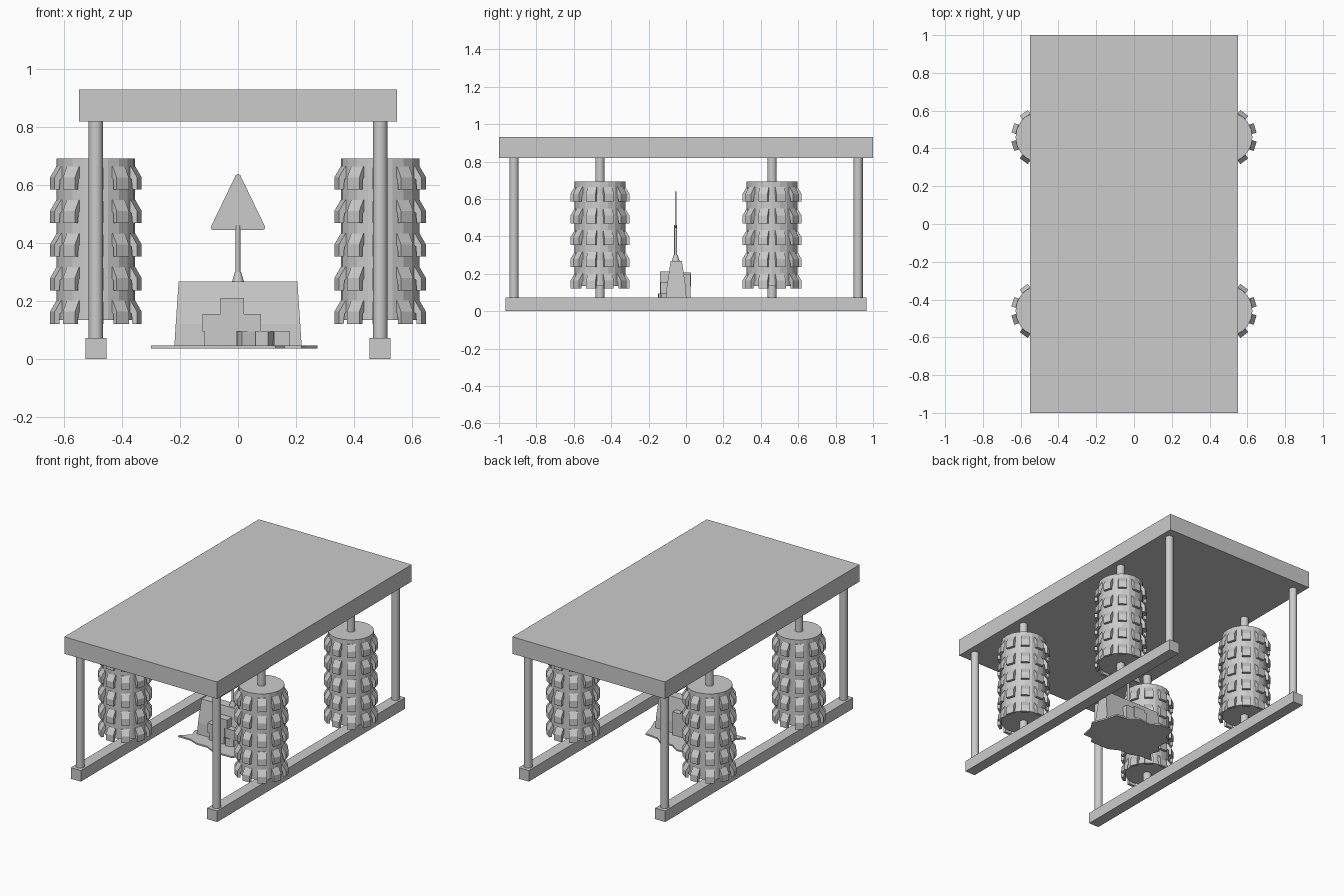
import bpy, bmesh, math
from mathutils import Vector, Matrix

if "Cube" in bpy.data.objects:
    bpy.data.objects.remove(bpy.data.objects["Cube"])


def finish(name, bm, smooth=False):
    bmesh.ops.recalc_face_normals(bm, faces=bm.faces[:])
    me = bpy.data.meshes.new(name)
    bm.to_mesh(me)
    bm.free()
    ob = bpy.data.objects.new(name, me)
    bpy.context.collection.objects.link(ob)
    if smooth:
        bpy.context.view_layer.objects.active = ob
        ob.select_set(True)
        bpy.ops.object.shade_smooth_by_angle(angle=math.radians(35))
        ob.select_set(False)
    return ob


def box(name, center, size, turn=0):
    bm = bmesh.new()
    m = Matrix.Translation(center) @ Matrix.Rotation(math.radians(turn), 4, 'Z') @ Matrix.Diagonal((*size, 1))
    bmesh.ops.create_cube(bm, size=1, matrix=m)
    return finish(name, bm)


def add_cylinder(bm, x, y, z0, z1, r0, r1, sides):
    bmesh.ops.create_cone(bm, cap_ends=True, segments=sides, radius1=r0, radius2=r1, depth=z1 - z0,
                          matrix=Matrix.Translation((x, y, (z0 + z1) / 2)))


def cylinder(name, x, y, z0, z1, r0, r1=None, sides=16):
    bm = bmesh.new()
    add_cylinder(bm, x, y, z0, z1, r0, r0 if r1 is None else r1, sides)
    return finish(name, bm, True)


def add_prism(bm, a, b):
    """Close a solid between two matching outlines."""
    va, vb = [bm.verts.new(p) for p in a], [bm.verts.new(p) for p in b]
    bm.faces.new(va)
    bm.faces.new(vb[::-1])
    n = len(va)
    for i in range(n):
        bm.faces.new((va[i], va[(i + 1) % n], vb[(i + 1) % n], vb[i]))


# Roof slab
box("roof_slab", (0, 0, 0.875), (1.1, 2, 0.11))

# Bent brush flap outline: radius, height below the flap top
FLAP = [(0.12, 0), (0.135, 0), (0.158, -0.038), (0.158, -0.08), (0.141, -0.08), (0.138, -0.045), (0.12, -0.03)]


def roller(x, y):
    bm = bmesh.new()
    add_cylinder(bm, x, y, 0.135, 0.693, 0.136, 0.136, 20)
    for row in range(5):
        top = 0.665 - 0.116 * row
        for k in range(10):
            a = math.radians(18 + 36 * k)
            out = Vector((math.cos(a), math.sin(a), 0))
            side = Vector((-out.y, out.x, 0)) * 0.026
            pts = [Vector((x, y, top + h)) + out * r for r, h in FLAP]
            add_prism(bm, [p - side for p in pts], [p + side for p in pts])
    finish("brush_roller", bm)


# Rails, corner posts, roller shafts and brush rollers
for sx in (-1, 1):
    x = 0.491 * sx
    box("floor_rail", (x, 0, 0.036), (0.072, 1.932, 0.072))
    for sy in (-1, 1):
        cylinder("corner_post", x, 0.92 * sy, 0.07, 0.825, 0.025)
        cylinder("roller_shaft", x, 0.46 * sy, 0.07, 0.825, 0.025)
        roller(x, 0.46 * sy)

# Jagged ground plate
outline = [(-0.3, -0.19), (-0.21, -0.19), (-0.15, -0.215), (-0.07, -0.215), (0, -0.25), (0.13, -0.25),
           (0.16, -0.21), (0.22, -0.21), (0.235, -0.13), (0.275, -0.07), (0.24, 0.02), (0.22, 0.1),
           (0.13, 0.11), (0.08, 0.15), (0, 0.14), (-0.06, 0.18), (-0.165, 0.17), (-0.18, 0.09),
           (-0.225, 0.06), (-0.22, -0.03), (-0.26, -0.07), (-0.24, -0.13)]
bm = bmesh.new()
add_prism(bm, [(x, y, 0.036) for x, y in outline], [(x, y, 0.046) for x, y in outline])
finish("ground_plate", bm)

# Tapered barrier: half depth, half length, height
bm = bmesh.new()
rings = []
for d, l, z in [(0.055, 0.22, 0.04), (0.052, 0.215, 0.12), (0.03, 0.205, 0.268)]:
    rings.append([bm.verts.new((sx * l, -0.052 + sy * d, z))
                  for sx, sy in ((-1, -1), (1, -1), (1, 1), (-1, 1))])
for lo, hi in zip(rings, rings[1:]):
    for i in range(4):
        j = (i + 1) % 4
        bm.faces.new((lo[i], lo[j], hi[j], hi[i]))
bm.faces.new(rings[0])
bm.faces.new(rings[-1])
finish("barrier", bm)

# Loose blocks stacked against the barrier
for c, s, turn in [((-0.06, -0.115, 0.125), (0.125, 0.05, 0.06), 0),
                   ((0.04, -0.11, 0.125), (0.08, 0.055, 0.06), 0),
                   ((-0.02, -0.11, 0.183), (0.08, 0.06, 0.056), 0),
                   ((-0.06, -0.11, 0.07), (0.11, 0.05, 0.05), 0),
                   ((0.03, -0.12, 0.07), (0.05, 0.045, 0.05), 20),
                   ((0.09, -0.115, 0.07), (0.05, 0.045, 0.05), -25),
                   ((0.15, -0.11, 0.07), (0.055, 0.05, 0.05), 5),
                   ((0.0, -0.005, 0.12), (0.16, 0.06, 0.15), 0),
                   ((-0.02, 0.0, 0.17), (0.08, 0.055, 0.075), 0)]:
    box("loose_block", c, s, turn)

# Sign foot and pole
SIGN_Y = -0.055
cylinder("sign_foot", 0, SIGN_Y, 0.265, 0.3, 0.021, 0.011)
cylinder("sign_pole", 0, SIGN_Y, 0.295, 0.46, 0.008, sides=12)

# Triangular sign plate with rounded corners
plate = []
for cx, cz, mid in [(-0.085, 0.454, 210), (0.085, 0.454, 330), (0, 0.63, 90)]:
    for t in (-60, -20, 20, 60):
        a = math.radians(mid + t)
        plate.append((cx + 0.009 * math.cos(a), cz + 0.009 * math.sin(a)))
bm = bmesh.new()
add_prism(bm, [(x, SIGN_Y - 0.004, z) for x, z in plate], [(x, SIGN_Y + 0.003, z) for x, z in plate])
finish("sign_plate", bm)
